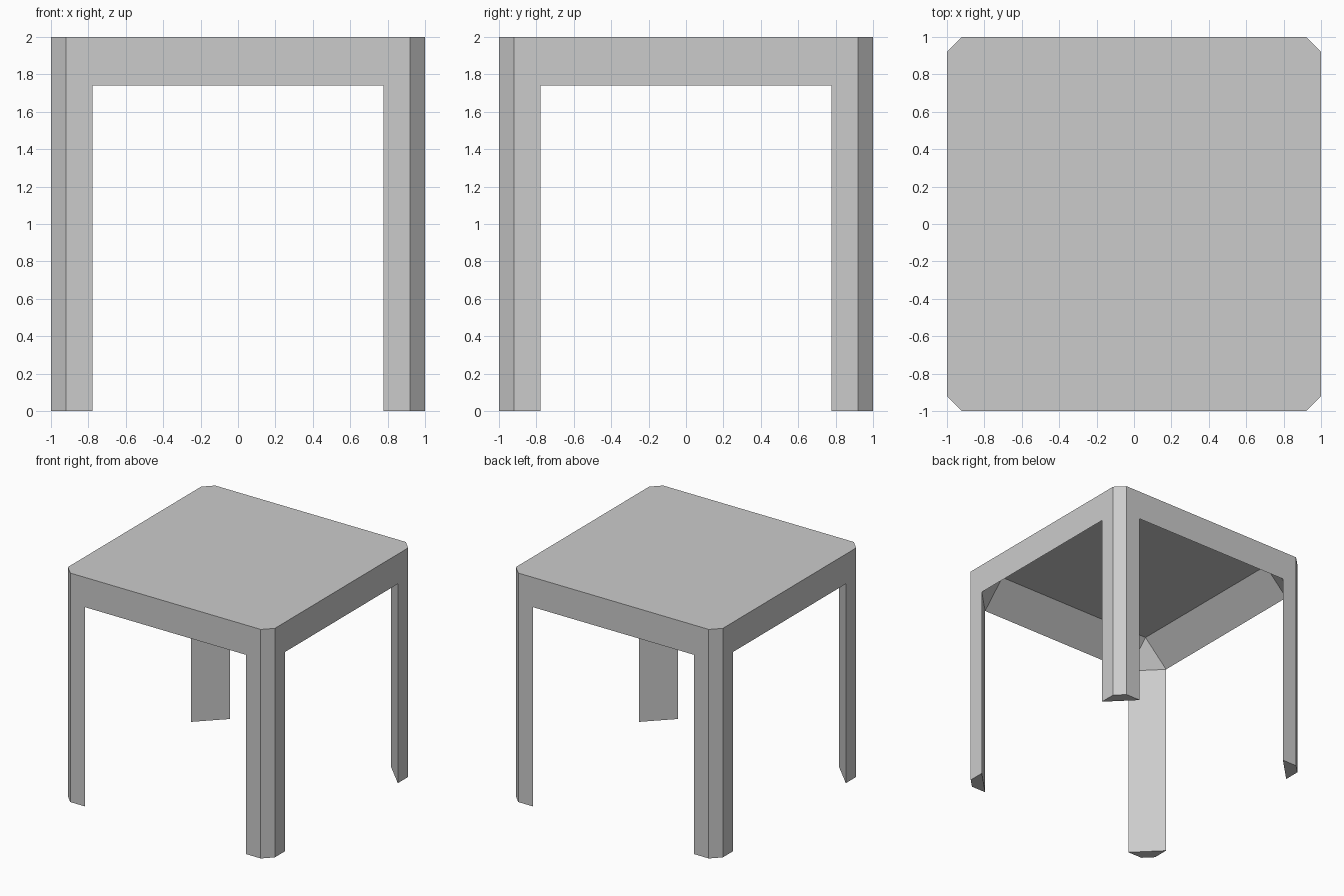
import bpy, bmesh
from mathutils import Matrix, Vector
from math import pi

if "Cube" in bpy.data.objects:
    bpy.data.objects.remove(bpy.data.objects["Cube"])

TOP, APRON, CEILING = 2.0, 1.74, 1.963   # top, apron bottom edge, underside of the board
INNER, CHAMFER = 0.777, 0.92             # leg inner edge, start of corner chamfer

bm = bmesh.new()

# Outline: one chamfered leg profile turned to all four corners
profile = [(INNER, -1), (CHAMFER, -1), (1, -CHAMFER), (1, -INNER)]
turns = [Matrix.Rotation(k * pi / 2, 3, 'Z') for k in range(4)]


def ring(points, z):
    return [bm.verts.new(t @ Vector((x, y, z))) for t in turns for x, y in points]


upper = ring(profile, TOP)
lower = ring(profile, APRON)
hollow = ring([(INNER, -INNER)], CEILING)

# Board top, outer apron walls and recessed underside
bm.faces.new(upper)
for i in range(16):
    j = (i + 1) % 16
    bm.faces.new((lower[i], lower[j], upper[j], upper[i]))
bm.faces.new(hollow[::-1])

# Sloped apron insides, corner gussets and leg sections
leg_faces = []
for k in range(4):
    a, b, c, d = lower[4 * k:4 * k + 4]
    bm.faces.new((a, d, hollow[k]))
    bm.faces.new((d, lower[(4 * k + 4) % 16], hollow[(k + 1) % 4], hollow[k]))
    leg_faces.append(bm.faces.new((d, c, b, a)))

# Legs drawn down to the floor
legs = bmesh.ops.extrude_discrete_faces(bm, faces=leg_faces)['faces']
for v in {v for f in legs for v in f.verts}:
    v.co.z = 0

# Merge the flush leg and apron walls
bmesh.ops.remove_doubles(bm, verts=bm.verts, dist=1e-5)
bmesh.ops.dissolve_limit(bm, angle_limit=0.01, verts=bm.verts, edges=bm.edges)
bmesh.ops.recalc_face_normals(bm, faces=bm.faces)

mesh = bpy.data.meshes.new("table")
bm.to_mesh(mesh)
bm.free()
bpy.context.collection.objects.link(bpy.data.objects.new("table", mesh))
